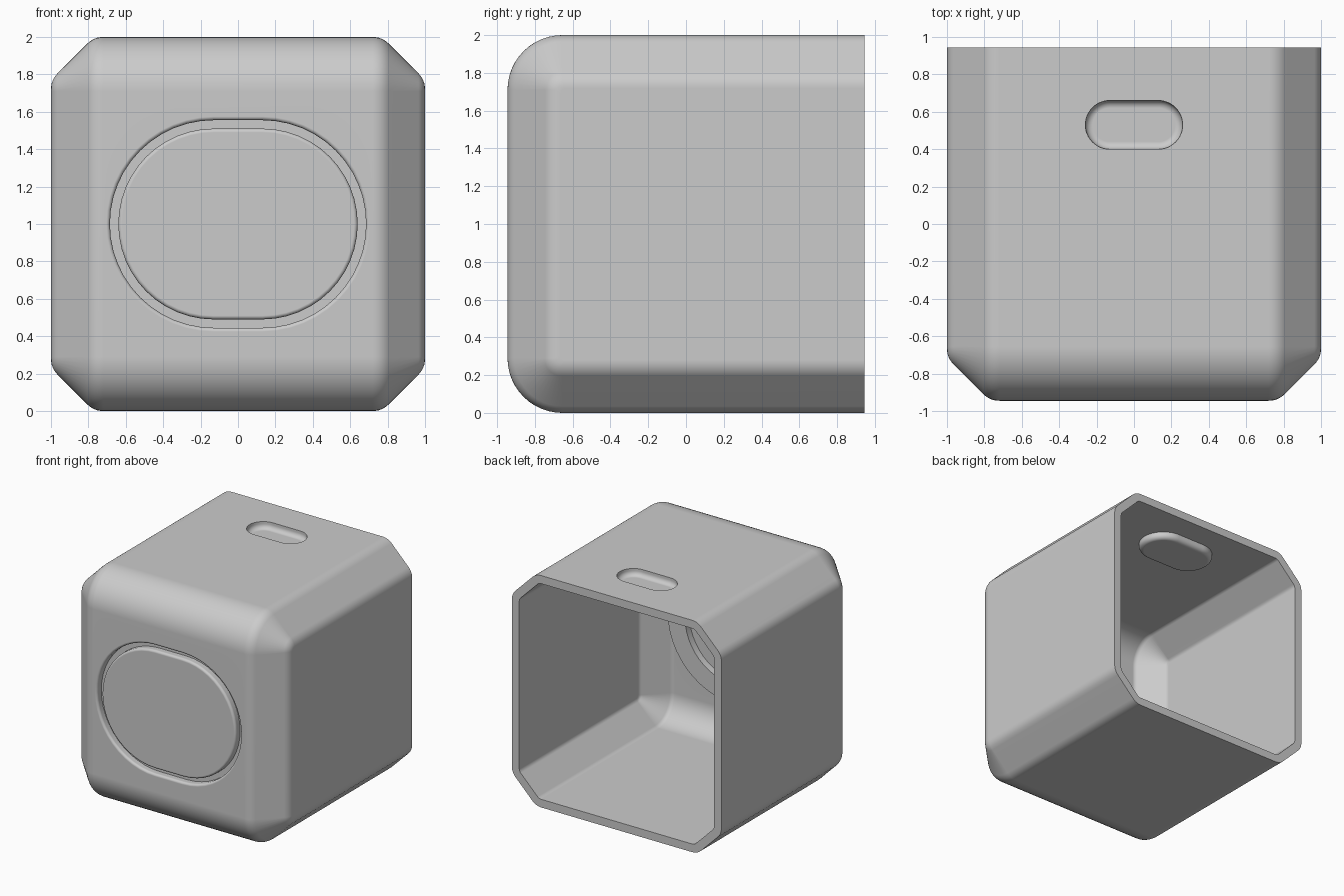
import bpy, bmesh, math
from mathutils import Vector

cube = bpy.data.objects.get("Cube")
if cube:
    bpy.data.objects.remove(cube, do_unlink=True)

WALL, FRONT, BACK = 0.07, -0.945, 0.945

grey = bpy.data.materials.new("plain_grey")
grey.use_nodes = True
COLOR = (0.6, 0.6, 0.6, 1)
grey.diffuse_color = COLOR
grey.node_tree.nodes["Principled BSDF"].inputs["Base Color"].default_value = COLOR


def make_object(name, bm):
    bmesh.ops.recalc_face_normals(bm, faces=bm.faces)
    mesh = bpy.data.meshes.new(name)
    bm.to_mesh(mesh)
    bm.free()
    mesh.materials.append(grey)
    obj = bpy.data.objects.new(name, mesh)
    bpy.context.collection.objects.link(obj)
    return obj


def loft(name, rings, closed=False):
    """Bridge equal rings of points; cap the ends or close the loop."""
    bm = bmesh.new()
    rows = [[bm.verts.new(p) for p in ring] for ring in rings]
    pairs = list(zip(rows, rows[1:]))
    if closed:
        pairs.append((rows[-1], rows[0]))
    else:
        bm.faces.new(rows[0])
        bm.faces.new(rows[-1])
    for a, b in pairs:
        for i in range(len(a)):
            j = (i + 1) % len(a)
            bm.faces.new((a[i], a[j], b[j], b[i]))
    return make_object(name, bm)


def fillet(prev, corner, nxt, cut, steps=6):
    """Round a 2D corner with a short curve."""
    p, c, n = Vector(prev), Vector(corner), Vector(nxt)
    a, b = c + (p - c).normalized() * cut, c + (n - c).normalized() * cut
    ts = [i / steps for i in range(steps + 1)]
    return [a * (1 - t) ** 2 + c * 2 * t * (1 - t) + b * t ** 2 for t in ts]


def u_section(x, inset, back, radius):
    """Closed U outline, rounded at the front, at one x station."""
    y0, z0, z1 = FRONT + inset, inset, 2 - inset
    pts = [(x, back, z0)]
    for zc, start in ((z0 + radius, -90), (z1 - radius, -180)):
        for i in range(13):
            a = math.radians(start - 7.5 * i)
            pts.append((x, y0 + radius + radius * math.cos(a), zc + radius * math.sin(a)))
    return pts + [(x, back, z1)]


def body(name, offset, back):
    """Chamfered block, shrunk evenly by offset."""
    slide = offset * math.tan(math.pi / 8)
    k0, k1 = (0.77 - slide, offset), (1 - offset, 0.23 + slide)
    cut = 0.05 - slide
    half = fillet((0, offset), k0, k1, cut) + fillet(k0, k1, (k1[0], 1), cut)
    stations = [(-x, d) for x, d in reversed(half)] + [(x, d) for x, d in half]
    return loft(name, [u_section(x, d, back, max(0.29 - d, 0.03)) for x, d in stations])


def stadium(radius, place, straight=0.13, steps=24):
    """Oval with straight top and bottom, mapped by place(u, v)."""
    pts = []
    for side, start in ((1, -90), (-1, 90)):
        for i in range(steps + 1):
            a = math.radians(start + 180 * i / steps)
            pts.append(place(side * straight + radius * math.cos(a), radius * math.sin(a)))
    return pts


def front_loft(name, layers):
    return loft(name, [stadium(r, lambda u, v: (u, FRONT + d, 1 + v)) for r, d in layers], True)


def top_loft(name, layers):
    return loft(name, [stadium(r, lambda u, v: (u, 0.53 + v, 2 - d)) for r, d in layers])


def combine(target, tool, operation):
    mod = target.modifiers.new(operation.lower(), 'BOOLEAN')
    mod.object, mod.operation, mod.solver = tool, operation, 'EXACT'
    bpy.ops.object.select_all(action='DESELECT')
    target.select_set(True)
    bpy.context.view_layer.objects.active = target
    bpy.ops.object.modifier_apply(modifier=mod.name)
    bpy.data.objects.remove(tool, do_unlink=True)


def quarter(r0, d0, size, sign, steps=5):
    """Rounded lip that flares from a wall out to the surface."""
    out = []
    for i in range(steps + 1):
        a = math.pi / 2 * i / steps
        out.append((r0 + sign * size * (1 - math.cos(a)), d0 + size * (1 - math.sin(a))))
    return out


# Hollow housing, open at the back
housing = body("housing", 0, BACK)
combine(housing, body("cavity", WALL, BACK + 0.1), 'DIFFERENCE')

# Inner ridge behind the front groove, and inner bump behind the top slot
combine(housing, front_loft("ridge", [(0.615, 0.05), (0.615, 0.13), (0.45, 0.13), (0.45, 0.05)]), 'UNION')
bump = [(0.20, 0.05), (0.20, 0.09)]
bump += [(0.16 + 0.04 * math.cos(a), 0.09 + 0.04 * math.sin(a))
         for a in (math.pi / 12 * i for i in range(1, 7))]
combine(housing, top_loft("bump", bump), 'UNION')

# Front groove with rounded lips around the oval panel
lip = 0.02
outer = [(0.555, 0.06)] + quarter(0.555, 0, lip, 1) + [(0.555 + lip, -0.02)]
inner = [(0.51, 0.06)] + quarter(0.51, 0, lip, -1) + [(0.51 - lip, -0.02)]
combine(housing, front_loft("groove", outer + inner[::-1]), 'DIFFERENCE')

# Top slot with a rounded floor
slot = [(0.13, -0.05), (0.13, 0.02)]
slot += [(0.09 + 0.04 * math.cos(a), 0.02 + 0.04 * math.sin(a))
         for a in (math.pi / 12 * i for i in range(1, 7))]
combine(housing, top_loft("slot", slot), 'DIFFERENCE')

# Smooth shading with flat broad faces
bpy.ops.object.shade_smooth_by_angle(angle=math.radians(32))
weighted = housing.modifiers.new("weighted_normals", 'WEIGHTED_NORMAL')
weighted.keep_sharp = True
